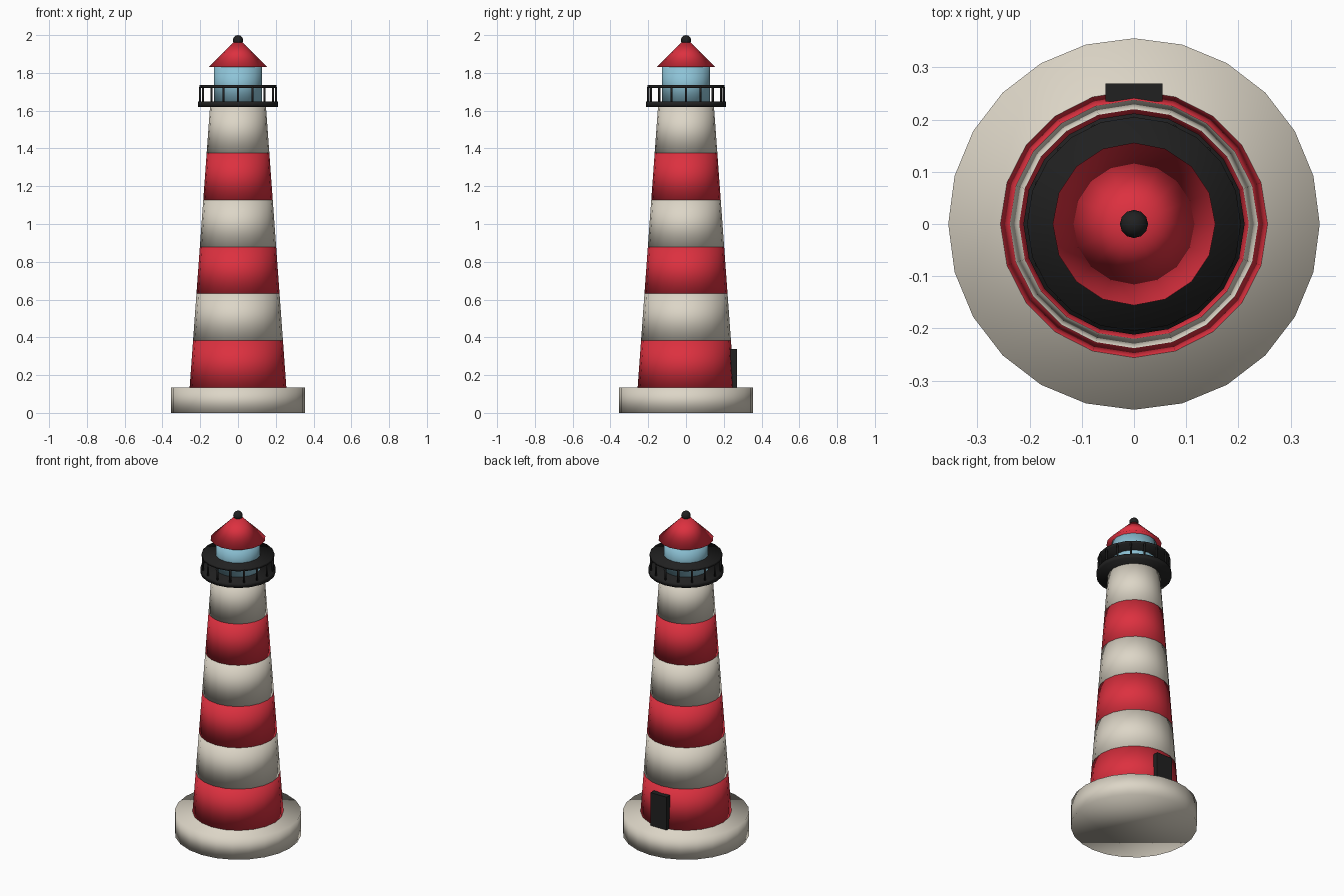
import bpy
import math

cube = bpy.data.objects.get("Cube")
if cube:
    bpy.data.objects.remove(cube, do_unlink=True)


def material(name, color):
    mat = bpy.data.materials.new(name)
    mat.use_nodes = True
    mat.diffuse_color = (*color, 1)
    mat.node_tree.nodes["Principled BSDF"].inputs["Base Color"].default_value = (*color, 1)
    return mat


CREAM = material("cream", (0.72, 0.67, 0.57))
RED = material("red", (0.72, 0.03, 0.05))
BLACK = material("black", (0.015, 0.015, 0.015))
GLASS = material("glass_blue", (0.27, 0.55, 0.68))


def finish(name, mat, smooth=True):
    obj = bpy.context.object
    obj.name = name
    obj.data.materials.append(mat)
    if smooth:
        bpy.ops.object.shade_smooth()
    return obj


def tier(name, mat, sides, z0, z1, r0, r1, x=0, y=0):
    """Round solid between two heights, tapering from r0 to r1."""
    bpy.ops.mesh.primitive_cone_add(vertices=sides, radius1=r0, radius2=r1,
                                    depth=z1 - z0, location=(x, y, (z0 + z1) / 2))
    return finish(name, mat)


# Plinth
BASE_TOP, TOWER_TOP = 0.135, 1.623
tier("plinth", CREAM, 24, 0, BASE_TOP, 0.356, 0.356)

# Tapering tower in alternating bands
BANDS = 6
R_LOW, R_HIGH = 0.256, 0.148
for i in range(BANDS):
    a, b = i / BANDS, (i + 1) / BANDS
    tier(f"tower_band_{i + 1}", CREAM if i % 2 else RED, 20,
         BASE_TOP + a * (TOWER_TOP - BASE_TOP), BASE_TOP + b * (TOWER_TOP - BASE_TOP),
         R_LOW + a * (R_HIGH - R_LOW), R_LOW + b * (R_HIGH - R_LOW))

# Gallery deck, railing top and posts
tier("gallery_deck", BLACK, 20, 1.62, 1.648, 0.212, 0.212)
tier("gallery_rail", BLACK, 20, 1.72, 1.735, 0.205, 0.205)
POSTS = 16
for i in range(POSTS):
    t = math.tau * i / POSTS
    tier(f"rail_post_{i + 1}", BLACK, 6, 1.645, 1.725, 0.006, 0.006,
         0.2 * math.cos(t), 0.2 * math.sin(t))

# Lantern room, roof and finial
tier("lantern_room", GLASS, 16, 1.645, 1.832, 0.127, 0.127)
tier("roof", RED, 16, 1.83, 1.985, 0.156, 0)
bpy.ops.mesh.primitive_uv_sphere_add(segments=12, ring_count=8, radius=0.027,
                                     location=(0, 0, 1.973))
finish("finial", BLACK)

# Door on the back
bpy.ops.mesh.primitive_cube_add(size=1, location=(0, 0.252, 0.237))
bpy.context.object.scale = (0.11, 0.034, 0.205)
finish("door", BLACK, smooth=False)
